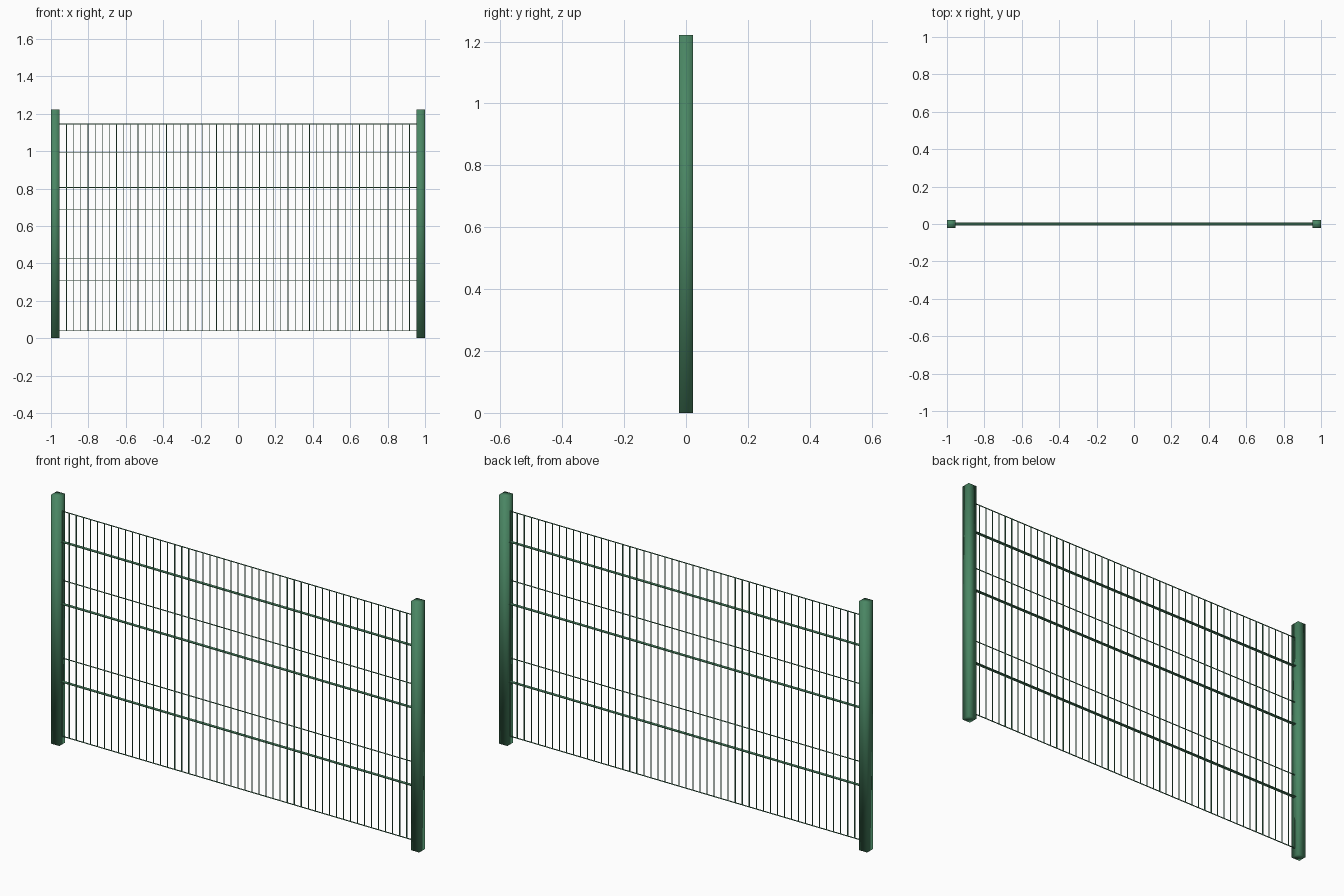
import bpy

cube = bpy.data.objects.get("Cube")
if cube:
    bpy.data.objects.remove(cube, do_unlink=True)

POST = 0.045          # post side
HEIGHT = 1.222        # post height
WIRE = 0.0035         # thin wire side
BAR_DEPTH = 0.015     # depth of the stiffening bars
BOTTOM, TOP = 0.04, 1.145
GAPS = 50             # mesh openings across the panel
INNER = 1 - POST      # inner face of each post

green = bpy.data.materials.new("fence_green")
green.use_nodes = True
colour = (0.069, 0.242, 0.127, 1)
green.diffuse_color = colour
green.node_tree.nodes["Principled BSDF"].inputs["Base Color"].default_value = colour


def box(name, centre, size):
    """Axis-aligned box with its size baked into the mesh."""
    bpy.ops.mesh.primitive_cube_add(size=1, location=centre)
    obj = bpy.context.object
    obj.name = name
    obj.scale = size
    bpy.ops.object.transform_apply(location=False, rotation=False, scale=True)
    obj.data.materials.append(green)
    return obj


# Square posts at both ends, softly shaded
for side, sign in (("left", 1), ("right", -1)):
    box(side + "_post", (sign * (1 - POST / 2), 0, HEIGHT / 2), (POST, POST, HEIGHT))
    bpy.ops.object.shade_smooth()

# Thin horizontal wires
for i, z in enumerate((BOTTOM, 0.424, 0.806, TOP)):
    box(f"horizontal_wire_{i + 1}", (0, 0, z), (2 * INNER, WIRE, WIRE))

# Flat stiffening bars, deeper than the wires
for i, z in enumerate((0.308, 0.69, 0.995)):
    box(f"stiffening_bar_{i + 1}", (0, 0, z), (2 * INNER, BAR_DEPTH, WIRE))

# Evenly spaced vertical wires
upright = box("vertical_wires", (-INNER, 0, (BOTTOM + TOP) / 2), (WIRE, WIRE, TOP - BOTTOM))
array = upright.modifiers.new("spacing", "ARRAY")
array.count = GAPS + 1
array.use_relative_offset = False
array.use_constant_offset = True
array.constant_offset_displace = (2 * INNER / GAPS, 0, 0)
